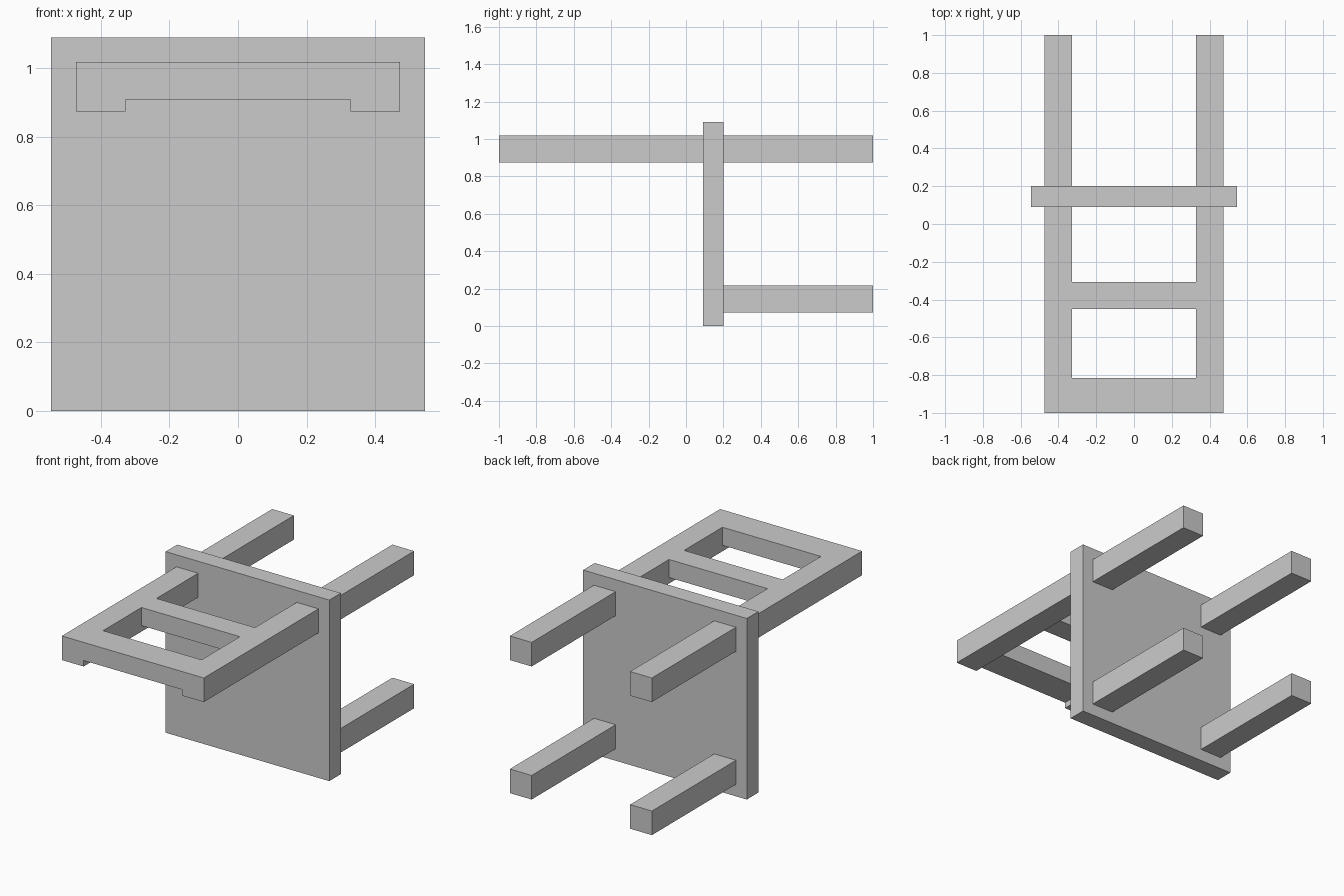
import bpy
import bmesh

if "Cube" in bpy.data.objects:
    bpy.data.objects.remove(bpy.data.objects["Cube"])


def box(name, x, y, z):
    """Box spanning the (min, max) ranges given for each axis."""
    bm = bmesh.new()
    bmesh.ops.create_cube(bm, size=1)
    for v in bm.verts:
        v.co = [(r[0] + r[1]) / 2 + c * (r[1] - r[0]) for c, r in zip(v.co, (x, y, z))]
    mesh = bpy.data.meshes.new(name)
    bm.to_mesh(mesh)
    bm.free()
    obj = bpy.data.objects.new(name, mesh)
    bpy.context.collection.objects.link(obj)
    return obj


INNER, OUTER = 0.328, 0.473
SEAT_Y = (0.09, 0.2)
BACK_Z, FRONT_Z = (0.873, 1.018), (0.072, 0.217)

# Seat slab, tipped upright because the chair lies on its back
box("seat", (-0.545, 0.545), SEAT_Y, (0, 1.09))

# Legs and backrest posts on both sides
for side, s in (("left", -1), ("right", 1)):
    x = tuple(sorted((s * INNER, s * OUTER)))
    box(f"back_leg_{side}", x, (SEAT_Y[1], 1), BACK_Z)
    box(f"front_leg_{side}", x, (SEAT_Y[1], 1), FRONT_Z)
    box(f"back_post_{side}", x, (-1, SEAT_Y[0]), BACK_Z)

# Thinner rails between the posts, flush with their rear face
for name, y in (("top_rail", (-1, -0.815)), ("middle_rail", (-0.45, -0.307))):
    box(name, (-INNER, INNER), y, (0.909, BACK_Z[1]))
